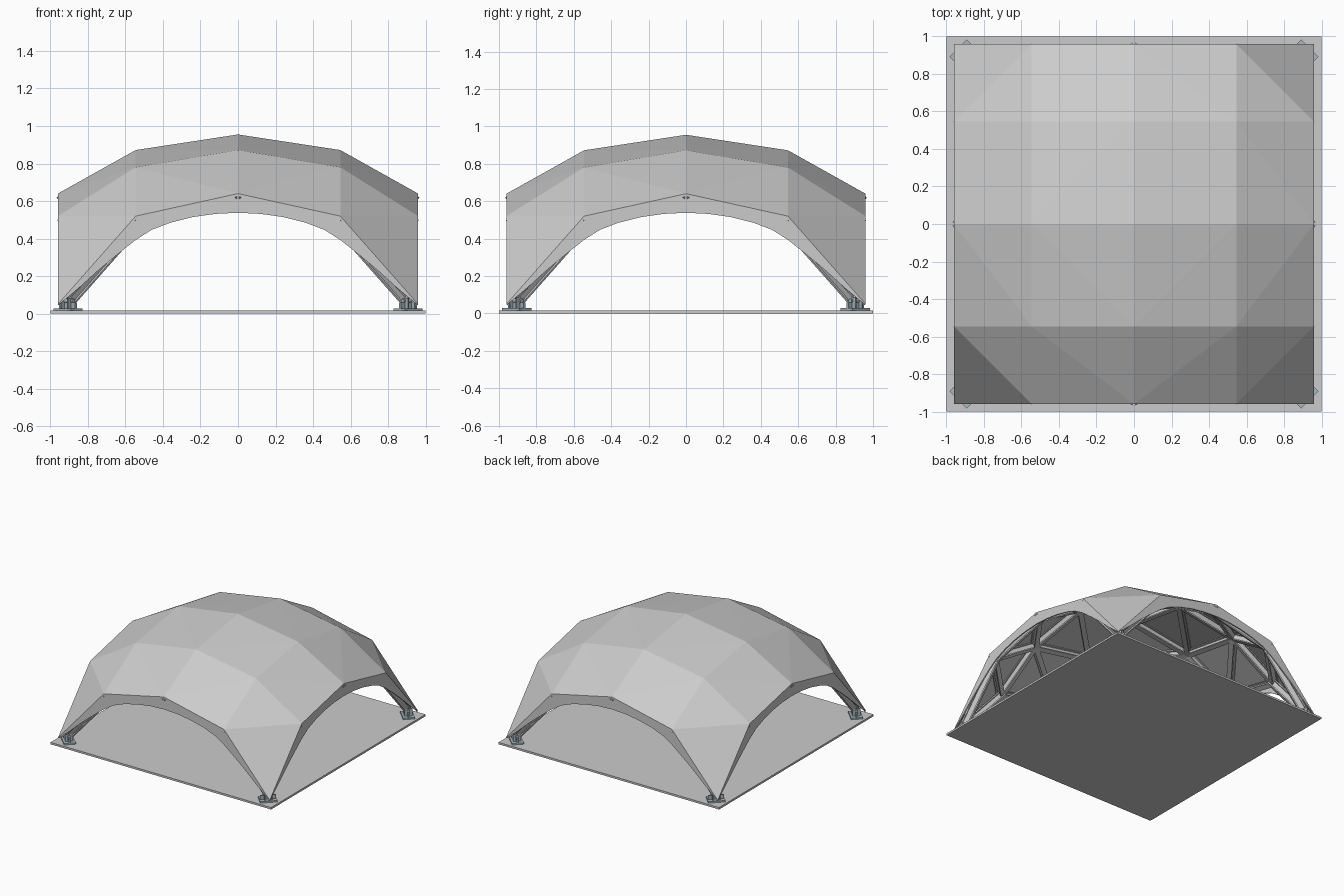
import bpy, bmesh
from math import radians
from mathutils import Vector, Matrix

if "Cube" in bpy.data.objects:
    bpy.data.objects.remove(bpy.data.objects["Cube"])

G = [-0.96, -0.545, 0.0, 0.545, 0.96]
# heights by (ring in x, ring in y): 0 = centre, 2 = rim
H = {(0, 0): .955, (0, 1): .872, (1, 1): .78, (0, 2): .64, (1, 2): .52, (2, 2): .05}


def finish(bm, name, mat=None):
    me = bpy.data.meshes.new(name)
    bm.to_mesh(me)
    bm.free()
    ob = bpy.data.objects.new(name, me)
    bpy.context.collection.objects.link(ob)
    if mat:
        me.materials.append(mat)
    return ob


def box(bm, size, loc, rot=Matrix()):
    m = rot @ Matrix.Translation(loc) @ Matrix.Diagonal((*size, 1))
    bmesh.ops.create_cube(bm, size=1, matrix=m)


def beam(bm, a, b, up, width, d0, d1):
    """Bar from a to b lying between depths d0 and d1 under the roof."""
    x = (b - a).normalized()
    y = up.cross(x).normalized()
    z = x.cross(y)
    c = (a + b) / 2 - z * (d0 + d1) / 2
    m = Matrix((x, y, z)).transposed().to_4x4()
    m.translation = c
    box(bm, ((b - a).length, width, d1 - d0), (0, 0, 0), m)


# ground slab
bm = bmesh.new()
box(bm, (2, 2, .016), (0, 0, .008))
finish(bm, "ground_slab")

# faceted roof shell
bm = bmesh.new()
v = [[bm.verts.new((x, y, H[tuple(sorted((abs(i - 2), abs(j - 2))))]))
      for j, y in enumerate(G)] for i, x in enumerate(G)]
for i in range(4):
    for j in range(4):
        a, b, c, d = v[i][j], v[i + 1][j], v[i + 1][j + 1], v[i][j + 1]
        if (i < 2) == (j < 2):
            tris = ((a, b, d), (b, c, d))
        else:
            tris = ((a, b, c), (a, c, d))
        for t in tris:
            bm.faces.new(t)
bm.normal_update()

# ribs under every roof edge, I-shaped section
ribs = bmesh.new()
for e in bm.edges:
    p, q = (w.co.copy() for w in e.verts)
    up = sum((f.normal for f in e.link_faces), Vector()).normalized()
    if e.is_boundary:
        for k in (0, 1):
            if abs(p[k] - q[k]) < 1e-5:
                p[k] *= .975
                q[k] *= .975
        d = q - p
        if e.verts[0].co.z < .1:
            p += d * .12
        if e.verts[1].co.z < .1:
            q -= d * .12
    beam(ribs, p, q, up, .014, .012, .07)
    beam(ribs, p, q, up, .04, .012, .022)
    beam(ribs, p, q, up, .04, .06, .07)
finish(ribs, "roof_ribs")
roof = finish(bm, "roof_shell")
s = roof.modifiers.new("thickness", 'SOLIDIFY')
s.thickness, s.offset = .012, -1

# arched fascia on the four sides
half = [(0, .538), (.12, .532), (.24, .515), (.36, .485), (.46, .447), (.545, .393),
        (.65, .31), (.75, .226), (.85, .135), (.92, .077), (.96, .047)]
curve = [(-x, z) for x, z in half[:0:-1]] + half


def rim_z(x):
    x = abs(x)
    if x < .545:
        return .64 - .12 * x / .545
    return .52 - .47 * (x - .545) / .415


for n, side in enumerate(("front", "right", "back", "left")):
    bm = bmesh.new()
    rot = Matrix.Rotation(radians(90 * n), 4, 'Z')
    rows = [(bm.verts.new(rot @ Vector((x, -.96, z))),
             bm.verts.new(rot @ Vector((x, -.96, rim_z(x))))) for x, z in curve]
    for (a, b), (c, d) in zip(rows, rows[1:]):
        bm.faces.new((a, c, d, b))
    ob = finish(bm, side + "_arch")
    s = ob.modifiers.new("thickness", 'SOLIDIFY')
    s.thickness, s.offset = .01, -1

# corner feet: plate, upright gussets and pin
steel = bpy.data.materials.new("steel")
steel.diffuse_color = (.38, .48, .53, 1)
steel.use_nodes = True
steel.node_tree.nodes["Principled BSDF"].inputs["Base Color"].default_value = steel.diffuse_color
for n in range(4):
    bm = bmesh.new()
    rot = (Matrix.Rotation(radians(90 * n), 4, 'Z')
           @ Matrix.Translation((.905, .905, 0)) @ Matrix.Rotation(radians(45), 4, 'Z'))
    box(bm, (.09, .13, .012), (0, 0, .022), rot)
    for y in (-.025, .025):
        box(bm, (.06, .01, .06), (0, y, .055), rot)
    box(bm, (.014, .12, .035), (0, 0, .042), rot)
    pin = rot @ Matrix.Translation((0, 0, .068)) @ Matrix.Rotation(radians(90), 4, 'X')
    bmesh.ops.create_cone(bm, cap_ends=True, segments=12, radius1=.012, radius2=.012,
                          depth=.08, matrix=pin)
    finish(bm, f"corner_foot_{n + 1}", steel)
